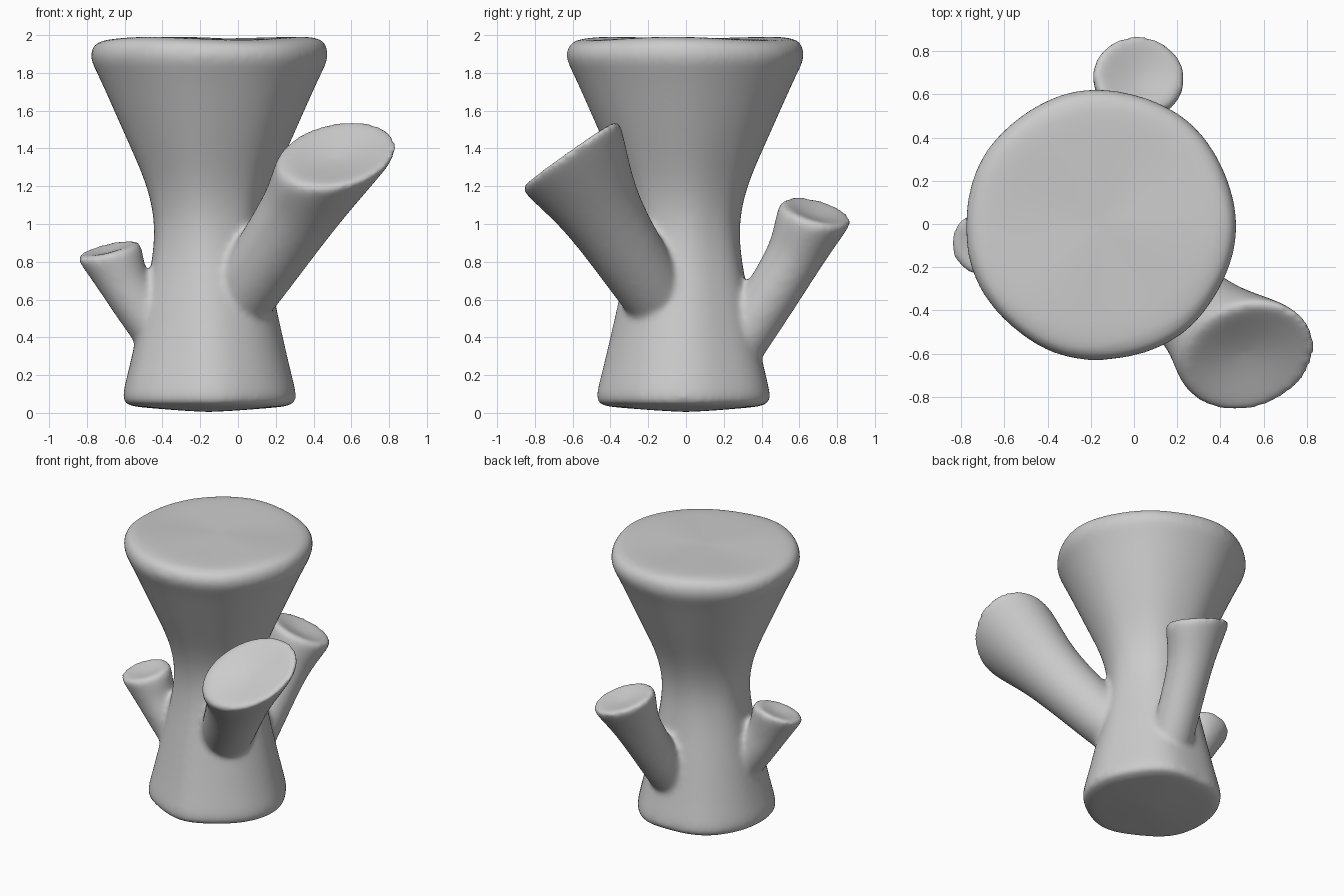
import bpy, bmesh
from math import cos, sin, tau
from mathutils import Vector

if "Cube" in bpy.data.objects:
    bpy.data.objects.remove(bpy.data.objects["Cube"])


def loft(name, rings, cap_start, cap_end):
    """Skin closed rings, closing each end with a fan to a centre point."""
    bm = bmesh.new()
    loops = [[bm.verts.new(p) for p in ring] for ring in rings]
    n = len(loops[0])
    for a, b in zip(loops, loops[1:]):
        for i in range(n):
            j = (i + 1) % n
            bm.faces.new((a[i], a[j], b[j], b[i]))
    for loop, tip in ((loops[0], cap_start), (loops[-1], cap_end)):
        c = bm.verts.new(tip)
        inner = [bm.verts.new(v.co.lerp(c.co, 0.3)) for v in loop]
        for i in range(n):
            j = (i + 1) % n
            bm.faces.new((loop[i], loop[j], inner[j], inner[i]))
            bm.faces.new((inner[i], inner[j], c))
    bmesh.ops.recalc_face_normals(bm, faces=bm.faces)
    mesh = bpy.data.meshes.new(name)
    bm.to_mesh(mesh)
    bm.free()
    ob = bpy.data.objects.new(name, mesh)
    bpy.context.collection.objects.link(ob)
    return ob


def ring(c, u, v, n=16):
    return [c + u * cos(tau * i / n) + v * sin(tau * i / n) for i in range(n)]


def branch(name, base, r0, mid, r1, tip, u, v, dish):
    """Tapered limb from inside the trunk to a slanted, dished cut."""
    base, mid, tip, u, v = map(Vector, (base, mid, tip, u, v))
    d = (tip - base).normalized()
    side = (u - d * u.dot(d)).normalized()
    up = d.cross(side)
    rings = [ring(base, side * r0, up * r0),
             ring(mid, side * r1, up * r1),
             ring(mid.lerp(tip, 0.5), (side * r1 + u) * 0.5, (up * r1 + v) * 0.5),
             ring(tip - d * 0.02, u * 1.05, v * 1.05),
             ring(tip + d * 0.012, u * 0.99, v * 0.99)]
    return loft(name, rings, base - d * 0.03, tip - d * dish)


# Trunk: waisted profile with uneven roots and rim
profile = [(0.035, 0.435), (0.065, 0.477), (0.2, 0.44), (0.4, 0.394), (0.6, 0.35),
           (0.8, 0.306), (1.0, 0.287), (1.2, 0.33), (1.4, 0.42), (1.6, 0.51),
           (1.8, 0.6), (1.88, 0.645), (1.95, 0.628), (1.985, 0.58)]
rings = []
for z, r in profile:
    pts = []
    for i in range(22):
        a = tau * i / 22
        k = r + 0.012 * max(0, 1 - z) * cos(5 * a + 1) + 0.006 * sin(7 * a + z)
        dz = 0.01 * sin(3 * a + 2) if z > 1.9 else 0
        pts.append(Vector((-0.155 + k * cos(a), -0.005 + k * sin(a), z + dz)))
    rings.append(pts)
trunk = loft("trunk", rings, (-0.155, 0, 0.0), (-0.155, 0, 1.98))

# Three cut branches
limbs = [
    branch("front_branch", (-0.06, -0.08, 0.5), 0.18, (0.27, -0.40, 0.98), 0.2,
           (0.53, -0.615, 1.37), (0.315, 0.02, 0.03), (0.03, 0.255, 0.178), 0.05),
    branch("left_branch", (-0.33, -0.04, 0.3), 0.14, (-0.57, -0.08, 0.62), 0.128,
           (-0.69, -0.09, 0.865), (0.165, 0, 0.04), (0, 0.155, 0.03), 0.02),
    branch("back_branch", (-0.1, 0.2, 0.24), 0.15, (-0.02, 0.54, 0.755), 0.143,
           (0.025, 0.69, 1.065), (0.215, 0, -0.065), (-0.01, 0.188, -0.045), 0.03),
]

# Fuse the parts into one stump with softened joins
bpy.ops.object.select_all(action='DESELECT')
for ob in limbs + [trunk]:
    ob.select_set(True)
bpy.context.view_layer.objects.active = trunk
bpy.ops.object.join()
trunk.name = "tree_stump"
round_off = trunk.modifiers.new("round_off", 'SUBSURF')
round_off.levels = round_off.render_levels = 2
fuse = trunk.modifiers.new("fuse", 'REMESH')
fuse.mode = 'VOXEL'
fuse.voxel_size = 0.017
fuse.use_smooth_shade = True
soft = trunk.modifiers.new("soften", 'SMOOTH')
soft.factor = 0.5
soft.iterations = 12
